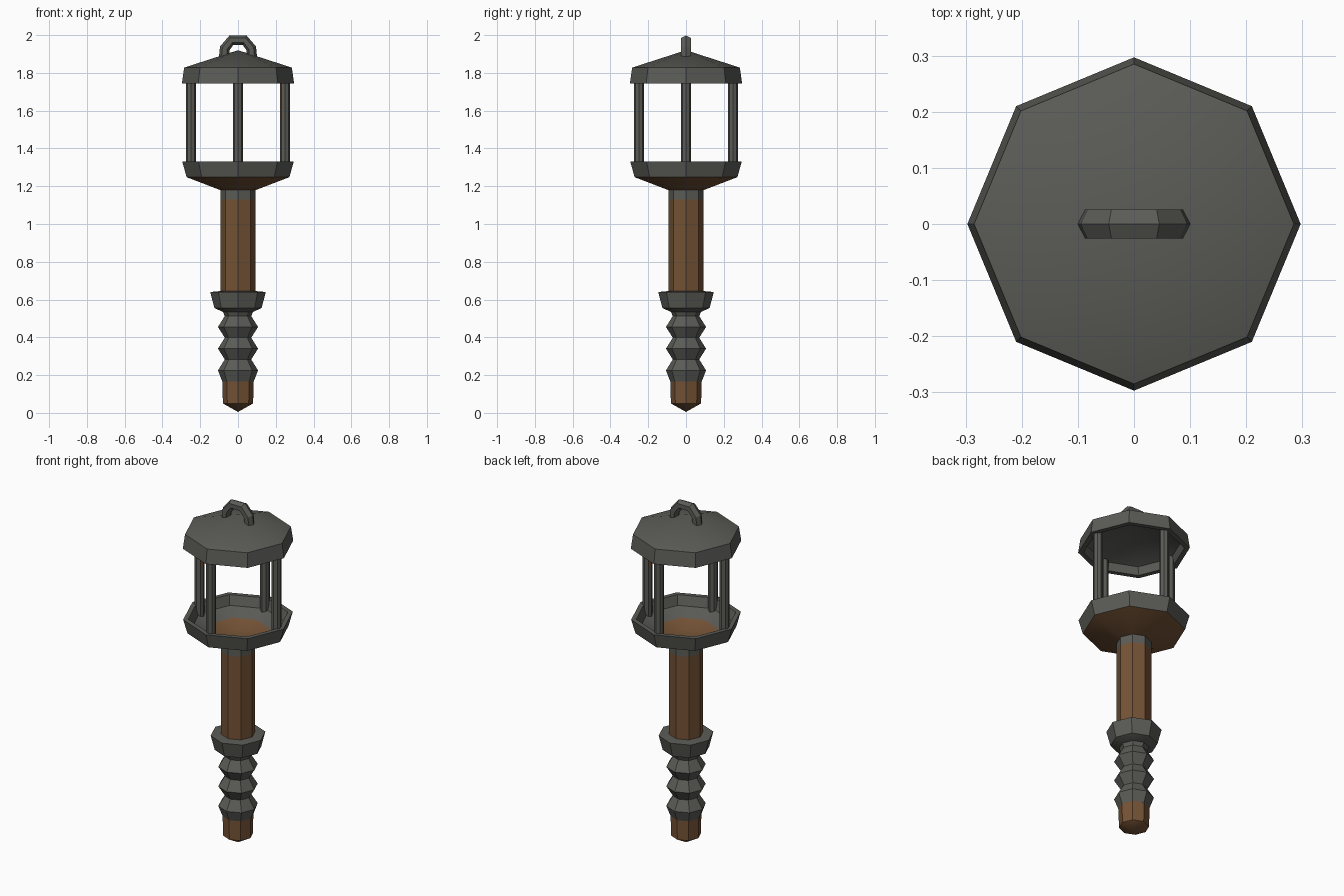
import bpy, bmesh, math
from mathutils import Vector

if "Cube" in bpy.data.objects:
    bpy.data.objects.remove(bpy.data.objects["Cube"], do_unlink=True)


def material(name, rgb):
    m = bpy.data.materials.new(name)
    m.use_nodes = True
    m.diffuse_color = (*rgb, 1)
    m.node_tree.nodes["Principled BSDF"].inputs["Base Color"].default_value = (*rgb, 1)
    return m


IRON = material("dark iron", (0.105, 0.105, 0.095))
WOOD = material("brown wood", (0.175, 0.085, 0.036))


def finish(name, bm):
    bmesh.ops.remove_doubles(bm, verts=bm.verts, dist=0.0005)
    bmesh.ops.recalc_face_normals(bm, faces=bm.faces)
    mesh = bpy.data.meshes.new(name)
    bm.to_mesh(mesh)
    bm.free()
    mesh.materials.append(IRON)
    mesh.materials.append(WOOD)
    ob = bpy.data.objects.new(name, mesh)
    bpy.context.collection.objects.link(ob)
    bpy.ops.object.select_all(action="DESELECT")
    ob.select_set(True)
    bpy.context.view_layer.objects.active = ob
    bpy.ops.object.shade_smooth_by_angle(angle=math.radians(30))
    return ob


def skin(name, rings, is_wood=lambda c, n: False, caps=False):
    """Joins rings of points into a surface; wood faces follow a rule."""
    bm = bmesh.new()
    loops = [[bm.verts.new(p) for p in ring] for ring in rings]
    count = len(loops[0])
    for a, b in zip(loops, loops[1:]):
        for i in range(count):
            j = (i + 1) % count
            bm.faces.new((a[i], a[j], b[j], b[i]))
    if caps:
        bm.faces.new(loops[0])
        bm.faces.new(loops[-1])
    bmesh.ops.recalc_face_normals(bm, faces=bm.faces)
    bm.normal_update()
    for f in bm.faces:
        f.material_index = int(is_wood(f.calc_center_median(), f.normal))
    return finish(name, bm)


def circle(r, z, sides=8, centre=(0, 0)):
    steps = [math.tau * i / sides for i in range(sides)]
    return [(centre[0] + r * math.cos(a), centre[1] + r * math.sin(a), z) for a in steps]


def lathe(name, profile, is_wood=lambda c, n: False):
    return skin(name, [circle(r, z) for r, z in profile], is_wood)


# Wooden butt, iron ribbed grip
lathe("butt", [(0, 0.005), (0.08, 0.05), (0.083, 0.17), (0, 0.17)], lambda c, n: True)
grip = [(0, 0.165), (0.083, 0.165)]
for k in range(3):
    z = 0.225 + 0.115 * k
    grip += [(0.106, z), (0.07, z + 0.058)]
grip += [(0.082, 0.54), (0, 0.54)]
lathe("ribbed_grip", grip)

# Collar above the grip
lathe("collar", [(0, 0.535), (0.08, 0.535), (0.125, 0.555), (0.147, 0.64), (0.092, 0.645), (0, 0.645)])

# Shaft with an iron band at its top
lathe("shaft", [(0, 0.64), (0.092, 0.64), (0.092, 1.13), (0.092, 1.2), (0, 1.2)],
      lambda c, n: c.z < 1.13)

# Lantern bowl: wooden underside and floor, iron rim
lathe("lantern_bowl", [(0, 1.18), (0.095, 1.18), (0.272, 1.248), (0.295, 1.33), (0.268, 1.33),
                       (0.25, 1.275), (0.17, 1.24), (0.095, 1.21), (0, 1.21)],
      lambda c, n: c.z < 1.23)

# Hollow roof
lathe("roof", [(0, 1.92), (0.285, 1.828), (0.297, 1.745), (0.268, 1.745), (0.255, 1.79), (0, 1.885)])

# Four posts, the side pair rusty on the upper inside
for k, side in enumerate(("left", "back", "right", "front")):
    a = k * math.pi / 2
    out = Vector((math.cos(a), math.sin(a), 0))
    spot = out * 0.249
    rings = [circle(0.026, z, 8, spot.xy) for z in (1.26, 1.56, 1.79)]
    skin(side + "_post", rings,
         lambda c, n: k % 2 == 0 and c.z > 1.56 and n.dot(out) < -0.8, caps=True)

# Carrying loop swept along a faceted arch
path = [(-0.075, 1.87), (-0.07, 1.93), (-0.035, 1.973), (0.035, 1.973), (0.07, 1.93), (0.075, 1.87)]
rings = []
for i, (x, z) in enumerate(path):
    before, after = path[max(i - 1, 0)], path[min(i + 1, len(path) - 1)]
    along = Vector((after[0] - before[0], 0, after[1] - before[1])).normalized()
    normal = Vector((-along.z, 0, along.x))
    ring = []
    for s in range(6):
        a = math.tau * s / 6
        ring.append(Vector((x, 0, z)) + normal * 0.027 * math.cos(a) + Vector((0, 0.03 * math.sin(a), 0)))
    rings.append(ring)
skin("carrying_loop", rings, caps=True)
